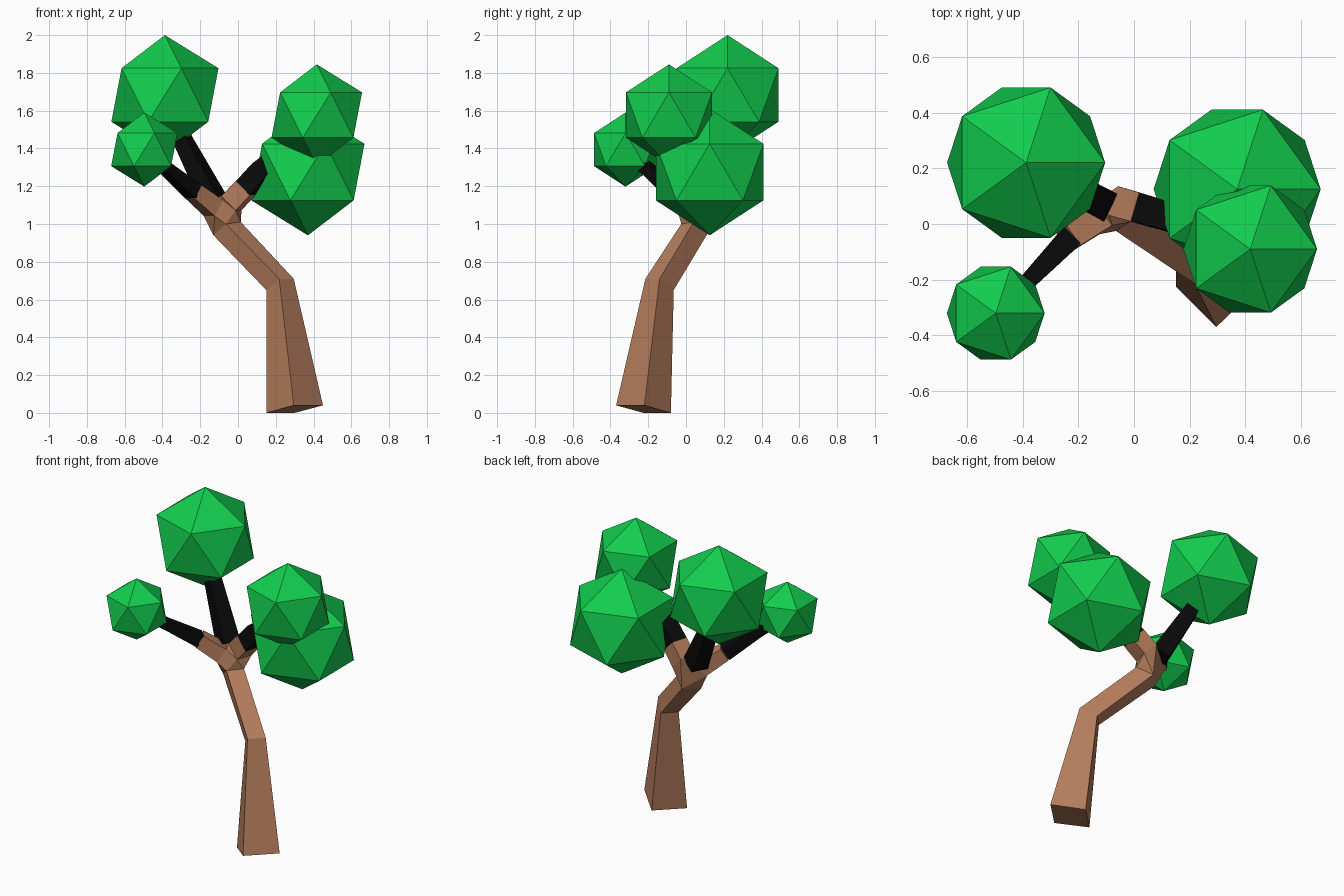
import bpy, bmesh
from mathutils import Vector

if "Cube" in bpy.data.objects:
    bpy.data.objects.remove(bpy.data.objects["Cube"])


def material(name, rgb):
    m = bpy.data.materials.new(name)
    m.diffuse_color = (*rgb, 1)
    m.use_nodes = True
    m.node_tree.nodes["Principled BSDF"].inputs["Base Color"].default_value = m.diffuse_color
    return m


LEAF = material("leaf green", (0.006, 0.61, 0.076))
BARK = material("bark brown", (0.456, 0.202, 0.107))
DARK = material("dark bark", (0.003, 0.003, 0.003))


def finish(name, bm, mat):
    bmesh.ops.recalc_face_normals(bm, faces=bm.faces)
    me = bpy.data.meshes.new(name)
    bm.to_mesh(me)
    bm.free()
    me.materials.append(mat)
    ob = bpy.data.objects.new(name, me)
    bpy.context.collection.objects.link(ob)


def square(center, direction, half):
    """Four corners of a square across the given direction."""
    d = Vector(direction).normalized()
    u = Vector((0, 0, 1)).cross(d).normalized()
    v = d.cross(u)
    return [Vector(center) + half * (a * u + b * v)
            for a, b in ((-1, -1), (1, -1), (1, 1), (-1, 1))]


def loft(name, rings, mat):
    bm = bmesh.new()
    vs = [[bm.verts.new(p) for p in r] for r in rings]
    for a, b in zip(vs, vs[1:]):
        for i in range(4):
            j = (i + 1) % 4
            bm.faces.new((a[i], a[j], b[j], b[i]))
    bm.faces.new(vs[0])
    bm.faces.new(vs[-1])
    finish(name, bm, mat)


def limb_rings(points):
    """points: (x, y, z, half width); squares follow the path."""
    cs = [Vector(p[:3]) for p in points]
    n = len(cs)
    return [square(cs[i], cs[min(i + 1, n - 1)] - cs[max(i - 1, 0)], points[i][3])
            for i in range(n)]


# trunk: leaning four-sided rings (front, right, back, left corner)
base = [(0.295, -0.37, 0.04), (0.45, -0.22, 0.04), (0.30, -0.08, 0), (0.15, -0.225, 0)]
bend = [(0.218, -0.215, 0.71), (0.295, -0.14, 0.71), (0.225, -0.065, 0.65), (0.15, -0.14, 0.65)]
top = [(-0.065, -0.025, 1.0), (0.015, 0.04, 1.01), (-0.05, 0.115, 0.95), (-0.13, 0.035, 0.94)]
loft("trunk", [base, bend, top], BARK)

# brown stubs, then dark upper branches
left_stub = limb_rings([(-0.13, 0.02, 1.085, 0.05), (-0.235, -0.055, 1.17, 0.042)])
right_stub = limb_rings([(-0.035, 0.072, 1.11, 0.055), (0.04, 0.05, 1.19, 0.054)])
back_branch = limb_rings([(-0.125, 0.08, 1.12, 0.055), (-0.29, 0.165, 1.44, 0.04),
                          (-0.34, 0.19, 1.55, 0.036)])
loft("left_branch_base", left_stub, BARK)
loft("right_branch_base", right_stub, BARK)
loft("back_branch", back_branch, DARK)
loft("left_branch", limb_rings([(-0.235, -0.055, 1.17, 0.041), (-0.37, -0.195, 1.285, 0.03),
                                (-0.46, -0.285, 1.36, 0.028)]), DARK)
loft("right_branch", limb_rings([(0.04, 0.05, 1.19, 0.053), (0.125, 0.025, 1.285, 0.05),
                                 (0.23, -0.02, 1.38, 0.038), (0.36, -0.07, 1.5, 0.03)]), DARK)
loft("right_fork", limb_rings([(0.13, 0.03, 1.27, 0.04), (0.3, 0.1, 1.28, 0.03)]), DARK)

# fork joint wrapping the trunk top and the starts of the branches
bm = bmesh.new()
for p in list(top) + left_stub[0] + right_stub[0]:
    bm.verts.new(p)
hull = bmesh.ops.convex_hull(bm, input=bm.verts)
bmesh.ops.delete(bm, geom=[v for v in bm.verts if not v.link_faces], context='VERTS')
finish("fork_joint", bm, BARK)

# foliage: plain icosahedra
for name, centre, r in (("foliage_left_back", (-0.387, 0.22, 1.683), 0.317),
                        ("foliage_left_front", (-0.496, -0.32, 1.394), 0.196),
                        ("foliage_right_front", (0.417, -0.09, 1.577), 0.268),
                        ("foliage_right_back", (0.37, 0.125, 1.275), 0.335)):
    bm = bmesh.new()
    bmesh.ops.create_icosphere(bm, subdivisions=1, radius=r)
    bmesh.ops.translate(bm, verts=bm.verts, vec=centre)
    finish(name, bm, LEAF)
